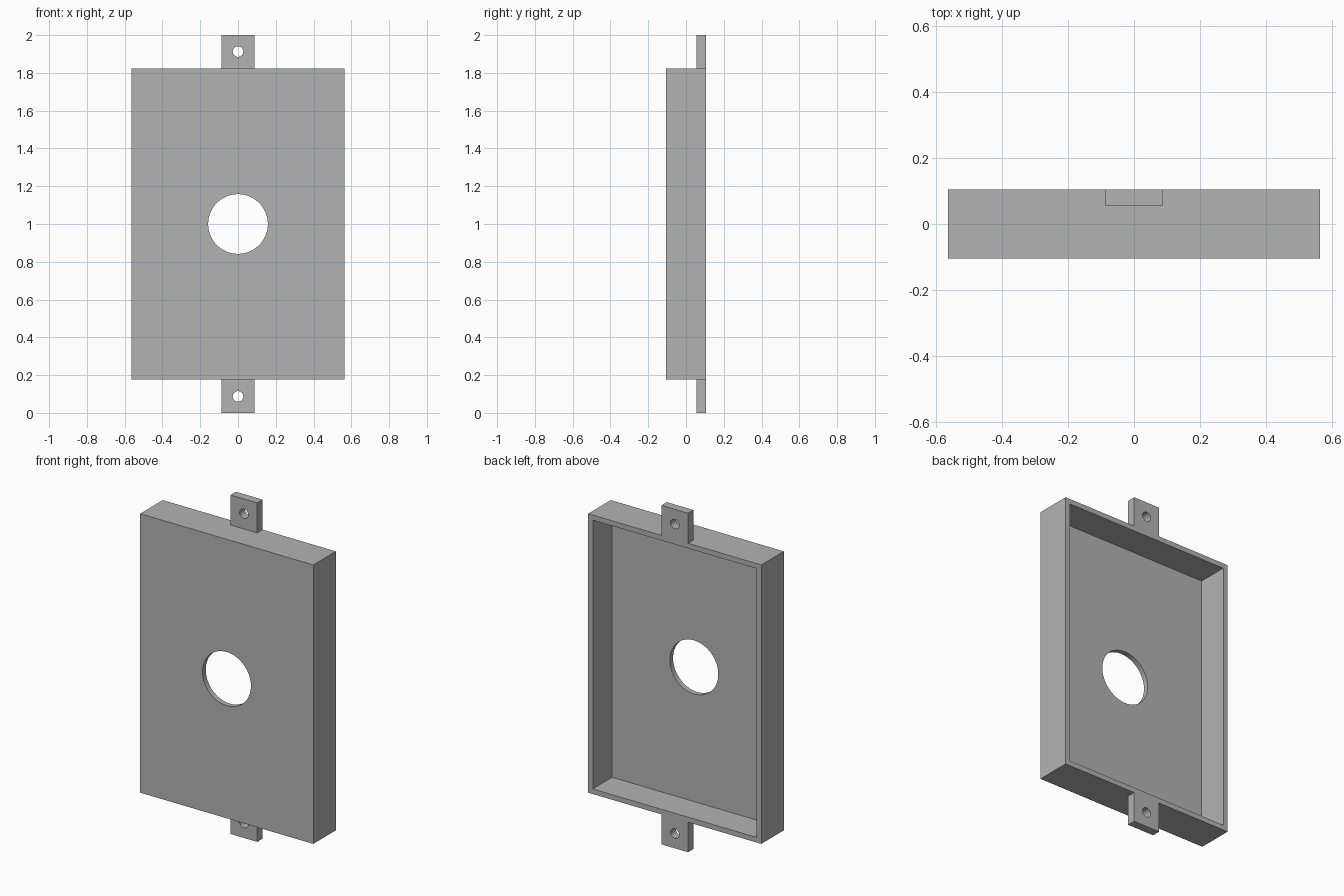
import bpy
import bmesh
from mathutils import Matrix

if "Cube" in bpy.data.objects:
    bpy.data.objects.remove(bpy.data.objects["Cube"], do_unlink=True)

HALF_W, HALF_D = 0.565, 0.105          # tray half width and depth
BOTTOM, TOP = 0.177, 1.823             # tray height range
WALL = 0.03
TAB_HALF, TAB_FRONT = 0.087, 0.055

grey = bpy.data.materials.new("mid_grey")
grey.use_nodes = True
colour = (0.45, 0.45, 0.45, 1)
grey.diffuse_color = colour
grey.node_tree.nodes["Principled BSDF"].inputs["Base Color"].default_value = colour


def add_object(name, bm):
    mesh = bpy.data.meshes.new(name)
    bm.to_mesh(mesh)
    bm.free()
    mesh.materials.append(grey)
    obj = bpy.data.objects.new(name, mesh)
    bpy.context.collection.objects.link(obj)
    return obj


def box(name, low, high):
    bm = bmesh.new()
    bmesh.ops.create_cube(bm, size=1)
    for v in bm.verts:
        v.co = [a + (c + 0.5) * (b - a) for a, b, c in zip(low, high, v.co)]
    return add_object(name, bm)


def drill(name, z, radius, sides):
    bm = bmesh.new()
    bmesh.ops.create_cone(bm, cap_ends=True, segments=sides, radius1=radius, radius2=radius,
                          depth=1, matrix=Matrix.Translation((0, 0, z)) @ Matrix.Rotation(1.570796, 4, "X"))
    return add_object(name, bm)


def combine(target, tool, operation):
    mod = target.modifiers.new(tool.name, "BOOLEAN")
    mod.operation, mod.solver, mod.object = operation, "EXACT", tool
    bpy.context.view_layer.objects.active = target
    bpy.ops.object.modifier_apply(modifier=mod.name)
    bpy.data.objects.remove(tool, do_unlink=True)


# Shallow tray with a mounting strip that forms both tabs
tray = box("tray_with_tabs", (-HALF_W, -HALF_D, BOTTOM), (HALF_W, HALF_D, TOP))
strip = box("mounting_strip", (-TAB_HALF, TAB_FRONT, 0), (TAB_HALF, HALF_D, 2))
combine(tray, strip, "UNION")

# Cavity open to the back
cavity = box("cavity", (WALL - HALF_W, WALL - HALF_D, BOTTOM + WALL),
             (HALF_W - WALL, HALF_D + WALL, TOP - WALL))
combine(tray, cavity, "DIFFERENCE")

# Central opening and the screw hole in each tab
for name, z, radius, sides in (("central_hole", 1, 0.158, 64),
                               ("upper_screw_hole", 1.913, 0.028, 32),
                               ("lower_screw_hole", 0.087, 0.028, 32)):
    combine(tray, drill(name, z, radius, sides), "DIFFERENCE")

# Smooth hole walls, sharp box edges
bpy.ops.object.select_all(action="DESELECT")
tray.select_set(True)
bpy.context.view_layer.objects.active = tray
bpy.ops.object.shade_smooth_by_angle()
